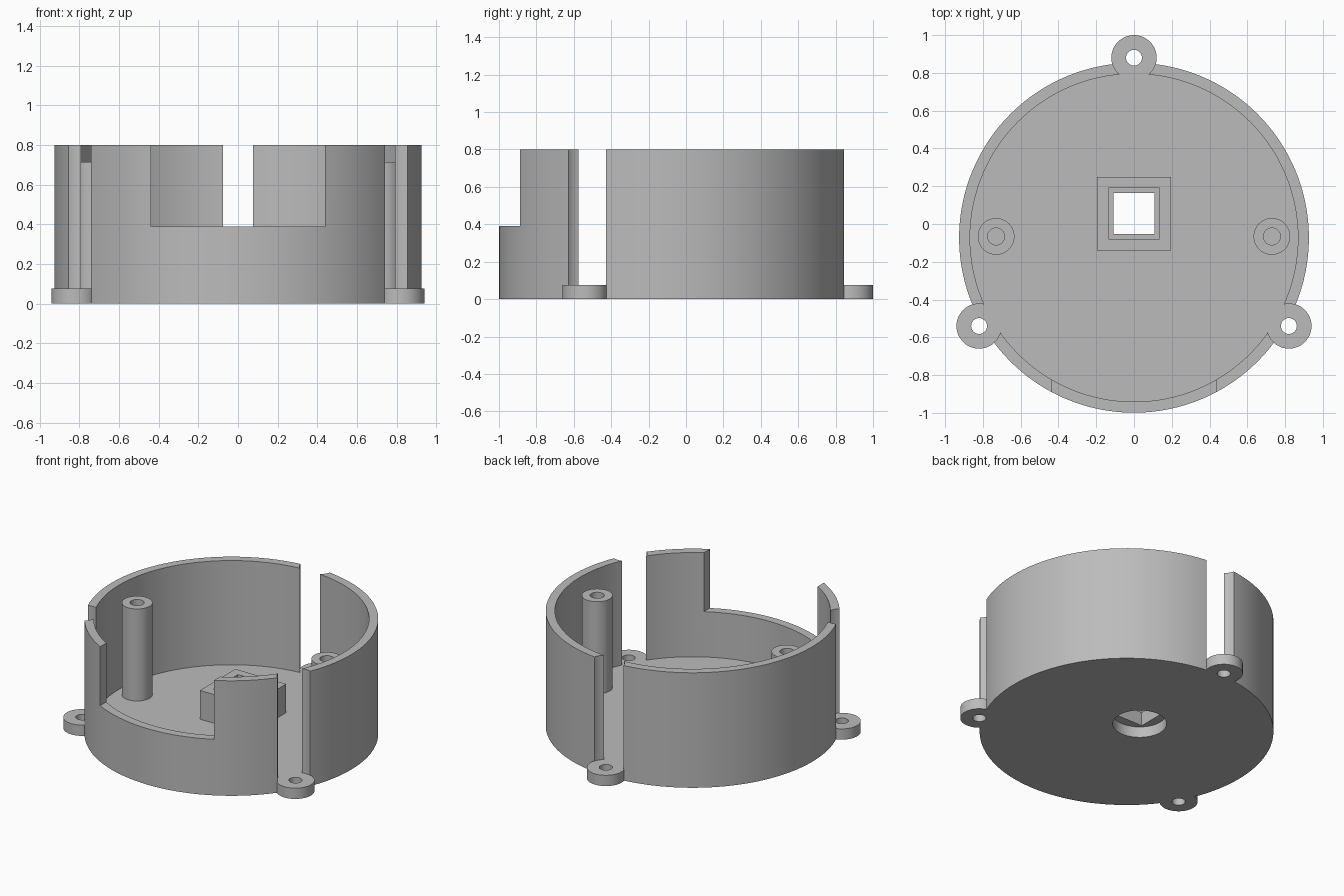
import bpy
import math

cube = bpy.data.objects.get("Cube")
if cube:
    bpy.data.objects.remove(cube, do_unlink=True)

# Dimensions
CY = -0.073                # centre of the round housing
R_OUT, R_IN = 0.926, 0.868
FLOOR, TOP = 0.075, 0.8
EAR_R, EAR_HOLE = 0.12, 0.042
EARS = [(0, 0.88), (0.82, -0.54), (-0.82, -0.54)]
BOX_Y = 0.055              # centre of the square socket

grey = bpy.data.materials.new("matte_grey")
grey.use_nodes = True
COLOUR = (0.5, 0.5, 0.5, 1)
grey.diffuse_color = COLOUR
grey.node_tree.nodes["Principled BSDF"].inputs["Base Color"].default_value = COLOUR


def cylinder(name, x, y, r, z0, z1, sides=48):
    bpy.ops.mesh.primitive_cylinder_add(
        vertices=sides, radius=r, depth=z1 - z0, location=(x, y, (z0 + z1) / 2))
    ob = bpy.context.object
    ob.name = name
    ob.data.materials.append(grey)
    return ob


def block(name, x, y, half_x, half_y, z0, z1):
    bpy.ops.mesh.primitive_cube_add(size=2, location=(x, y, (z0 + z1) / 2))
    ob = bpy.context.object
    ob.name = name
    ob.scale = (half_x, half_y, (z1 - z0) / 2)
    bpy.ops.object.transform_apply(location=False, rotation=False, scale=True)
    ob.data.materials.append(grey)
    return ob


def combine(target, tool, operation="DIFFERENCE"):
    """Apply a boolean and discard the tool object."""
    mod = target.modifiers.new("boolean", "BOOLEAN")
    mod.operation = operation
    mod.solver = "EXACT"
    mod.object = tool
    bpy.context.view_layer.objects.active = target
    bpy.ops.object.modifier_apply(modifier=mod.name)
    bpy.data.objects.remove(tool, do_unlink=True)


def smooth(ob):
    bpy.ops.object.select_all(action="DESELECT")
    ob.select_set(True)
    bpy.context.view_layer.objects.active = ob
    bpy.ops.object.shade_smooth_by_angle(angle=math.radians(30))


# Round housing: hollow cup with a low front opening
housing = cylinder("housing", 0, CY, R_OUT, 0, TOP, 128)
combine(housing, cylinder("cavity", 0, CY, R_IN, FLOOR, 1, 128))
combine(housing, block("front_opening", 0, -0.9, 0.438, 0.3, 0.39, 1))

# Wall slots above each mounting ear, then the ears and their screw holes
for x, y in EARS:
    combine(housing, cylinder("slot", x, y, EAR_R - 0.003, FLOOR, 1))
for x, y in EARS:
    combine(housing, cylinder("ear", x, y, EAR_R, 0, FLOOR), "UNION")
for x, y in EARS:
    combine(housing, cylinder("ear_hole", x, y, EAR_HOLE, -0.1, 0.2, 32))

# Round opening under the square socket
combine(housing, cylinder("floor_hole", 0, BOX_Y, 0.17, -0.1, 0.2))
smooth(housing)

# Square socket with a stepped opening
socket = block("square_socket", 0, BOX_Y, 0.195, 0.195, FLOOR, 0.275)
combine(socket, block("through_hole", 0, BOX_Y, 0.108, 0.108, 0, 0.5))
combine(socket, block("pocket", 0, BOX_Y, 0.135, 0.135, 0.17, 0.5))

# Screw posts on both sides
for side, x in (("left", 0.73), ("right", -0.73)):
    post = cylinder(side + "_screw_post", x, -0.066, 0.097, FLOOR, 0.715)
    combine(post, cylinder("post_hole", x, -0.066, 0.045, 0.15, 1, 32))
    smooth(post)
